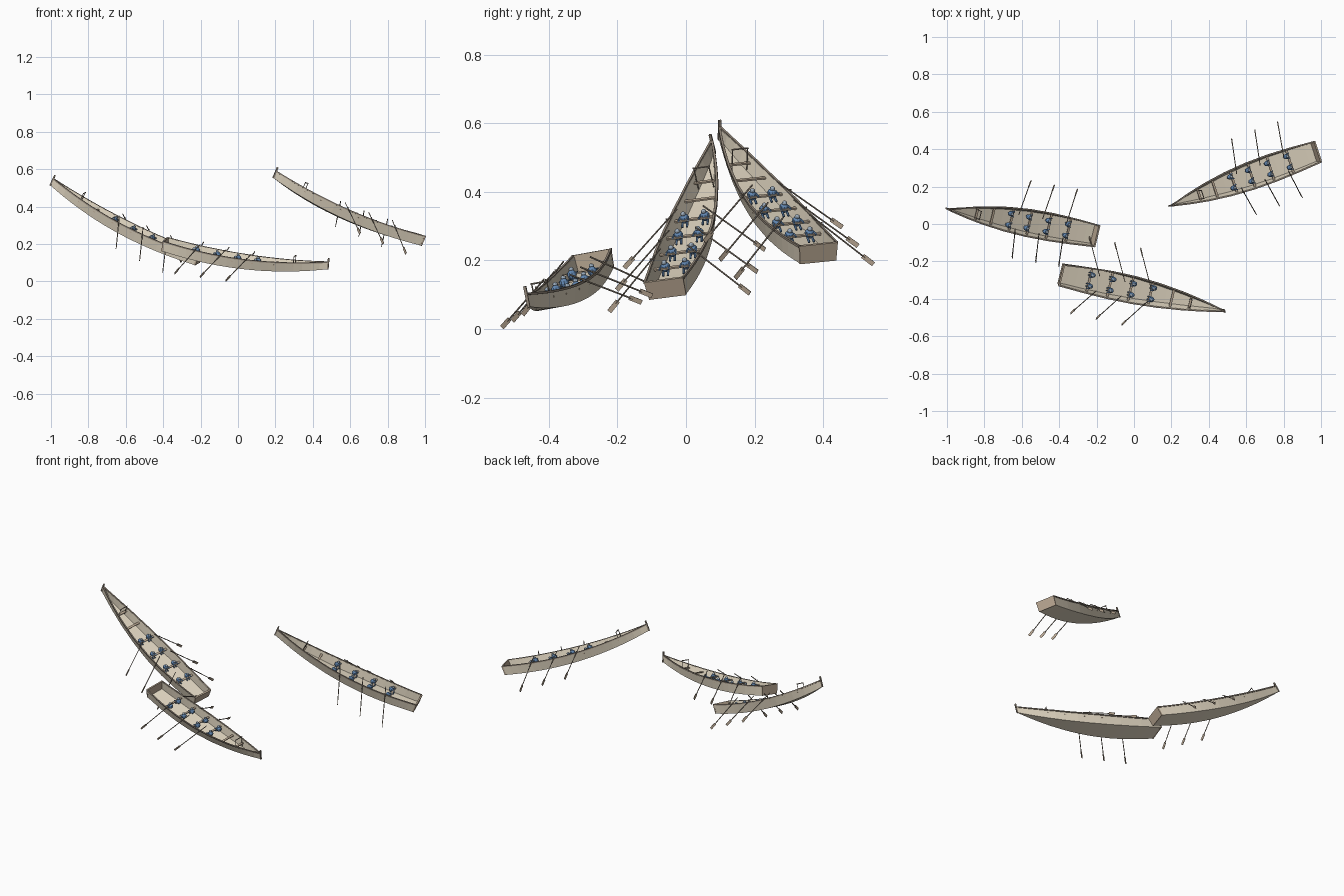
import bpy, bmesh
from math import sin, cos, radians
from mathutils import Vector, Matrix

if "Cube" in bpy.data.objects:
    bpy.data.objects.remove(bpy.data.objects["Cube"])

HALF = 0.45   # half of the hull length; local +X is the bow


def material(name, rgb):
    m = bpy.data.materials.new(name)
    m.diffuse_color = (*rgb, 1)
    m.use_nodes = True
    m.node_tree.nodes["Principled BSDF"].inputs["Base Color"].default_value = m.diffuse_color
    return m


HULL = material("pale_wood", (0.76, 0.68, 0.54))
BROWN = material("brown_wood", (0.50, 0.40, 0.30))
DARK = material("dark_wood", (0.30, 0.25, 0.20))
BLUE = material("blue_cloth", (0.12, 0.24, 0.44))
HEAD = material("head_cover", (0.33, 0.41, 0.50))

# boat poses: bow point, stern point, roll in degrees
frames = []
for bow, stern, roll in (((-0.987, 0.075, 0.548), (-0.197, -0.065, 0.142), -8),
                         ((0.49, -0.468, 0.102), (-0.395, -0.273, 0.224), 10),
                         ((0.208, 0.10, 0.587), (0.98, 0.385, 0.248), -6)):
    bow, stern = Vector(bow), Vector(stern)
    x = (bow - stern).normalized()
    p = Vector((0, 0, 1)).cross(x).normalized()
    u, r = x.cross(p), radians(roll)
    y = p * cos(r) + u * sin(r)
    m = Matrix((x, y, x.cross(y))).transposed().to_4x4()
    m.translation = (bow + stern) / 2
    frames.append(m)


def place(name, bm, mat):
    """One mesh, set into all three boats."""
    bmesh.ops.recalc_face_normals(bm, faces=bm.faces)
    me = bpy.data.meshes.new(name)
    bm.to_mesh(me)
    bm.free()
    me.materials.append(mat)
    for i, m in enumerate(frames):
        ob = bpy.data.objects.new(f"{name}_{i + 1}", me)
        ob.matrix_world = m
        bpy.context.collection.objects.link(ob)


def sheer(x):
    return -0.036 * (1 - (x / HALF) ** 2)


PLAN = [(0, .058), (.15, .068), (.3, .074), (.45, .073), (.6, .064),
        (.75, .047), (.87, .028), (.95, .012), (1, .002)]


def half_width(x):
    s = (x + HALF) / (2 * HALF)
    for (a, wa), (b, wb) in zip(PLAN, PLAN[1:]):
        if s <= b:
            return wa + (wb - wa) * (s - a) / (b - a)
    return PLAN[-1][1]


def loft(bm, rings):
    rows = [[bm.verts.new(p) for p in ring] for ring in rings]
    n = len(rows[0])
    for a, b in zip(rows, rows[1:]):
        for i in range(n):
            bm.faces.new((a[i], a[(i + 1) % n], b[(i + 1) % n], b[i]))
    bm.faces.new(rows[0])
    bm.faces.new(rows[-1])


def box(bm, c, size, rot=Matrix()):
    bmesh.ops.create_cube(bm, size=1, matrix=Matrix.Translation(c) @ rot @ Matrix.Diagonal((*size, 1)))


def rod(bm, a, b, r, sides=6):
    a, b = Vector(a), Vector(b)
    d = b - a
    m = Matrix.Translation((a + b) / 2) @ d.to_track_quat('Z', 'Y').to_matrix().to_4x4()
    bmesh.ops.create_cone(bm, cap_ends=True, segments=sides, radius1=r, radius2=r, depth=d.length, matrix=m)


def ball(bm, c, size):
    bmesh.ops.create_uvsphere(bm, u_segments=10, v_segments=6, radius=1,
                              matrix=Matrix.Translation(c) @ Matrix.Diagonal((*size, 1)))


# hull shell: flaring sides, flat bottom, open top
stations = [-HALF + 2 * HALF * i / 20 for i in range(21)]
bm = bmesh.new()
rings = []
for x in stations:
    s = (x + HALF) / (2 * HALF)
    w, z = half_width(x), sheer(x)
    d = 0.054 + 0.006 * s - 0.021 * s ** 3
    c = w * (0.95 - 0.3 * s)
    wi, ci = max(w - .005, w * .4), max(c - .005, c * .4)
    rings.append([(x, w, z), (x, c, z - d), (x, -c, z - d), (x, -w, z),
                  (x, -wi, z), (x, -ci, z - d + .007), (x, ci, z - d + .007), (x, wi, z)])
loft(bm, rings)
place("hull", bm, HULL)

# transom board
bm = bmesh.new()
loft(bm, [[(x, .059, .002), (x, .056, -.055), (x, -.056, -.055), (x, -.059, .002)]
          for x in (-HALF - .003, -HALF + .006)])
place("transom", bm, BROWN)

# gunwale rails along both edges
bm = bmesh.new()
for side in (1, -1):
    rings = []
    for x in stations:
        w, z = half_width(x), sheer(x)
        rings.append([(x, side * (w + a), z + b) for a, b in
                      ((.003, -.004), (.003, .003), (-.004, .003), (-.004, -.004))])
    loft(bm, rings)
place("gunwale", bm, DARK)

# stem post at the bow
bm = bmesh.new()
box(bm, (HALF, 0, -.009), (.008, .008, .062))
place("stem_post", bm, DARK)

# thwarts across the hull
seats = (-.28, -.165, -.05, .06)
bm = bmesh.new()
for x in [*[s - .012 for s in seats], .165, .265]:
    box(bm, (x, 0, sheer(x) - .016), (.012, 2 * half_width(x) - .007, .005))
place("thwart", bm, BROWN)

# upright frame near the bow
bm = bmesh.new()
for side in (1, -1):
    rod(bm, (.265, side * .023, -.06), (.265, side * .023, .008), .002)
rod(bm, (.265, -.026, .008), (.265, .026, .008), .0025)
place("bow_frame", bm, DARK)

# rowers, two to a seat
bodies, heads = bmesh.new(), bmesh.new()
for x in seats:
    for side in (1, -1):
        y, z = side * .031, sheer(x) - .016
        ball(bodies, (x, y, z), (.016, .014, .015))
        ball(heads, (x - .003, y, z + .016), (.008, .008, .007))
        for dy in (-.012, .012):
            rod(bodies, (x, y + dy, z + .005), (x - .020, y + dy * 1.2, z + .003), .003)
            rod(bodies, (x, y + dy * .6, z - .008), (x - .022, y + dy * .6, z - .018), .0035)
place("rower_body", bodies, BLUE)
place("rower_head", heads, HEAD)

# oars, three per side, swept aft and down
shafts, blades = bmesh.new(), bmesh.new()
for tip_x in (-.052, -.195, -.335):
    for side in (1, -1):
        tip = Vector((tip_x, side * .213, -.132))
        pivot = Vector((tip_x + .07, side * .073, sheer(tip_x + .07) + .005))
        d = (tip - pivot).normalized()
        rod(shafts, pivot - d * .045, tip - d * .03, .0025)
        rod(shafts, pivot - Vector((0, 0, .006)), pivot + Vector((0, 0, .006)), .0025)
        # blade stands on edge, flat faces looking fore and aft
        n = (Vector((1, 0, 0)) - d * d.x).normalized()
        rot = Matrix((n, d.cross(n), d)).transposed().to_4x4()
        box(blades, tip - d * .02, (.003, .014, .04), rot)
place("oar_shaft", shafts, DARK)
place("oar_blade", blades, BROWN)
